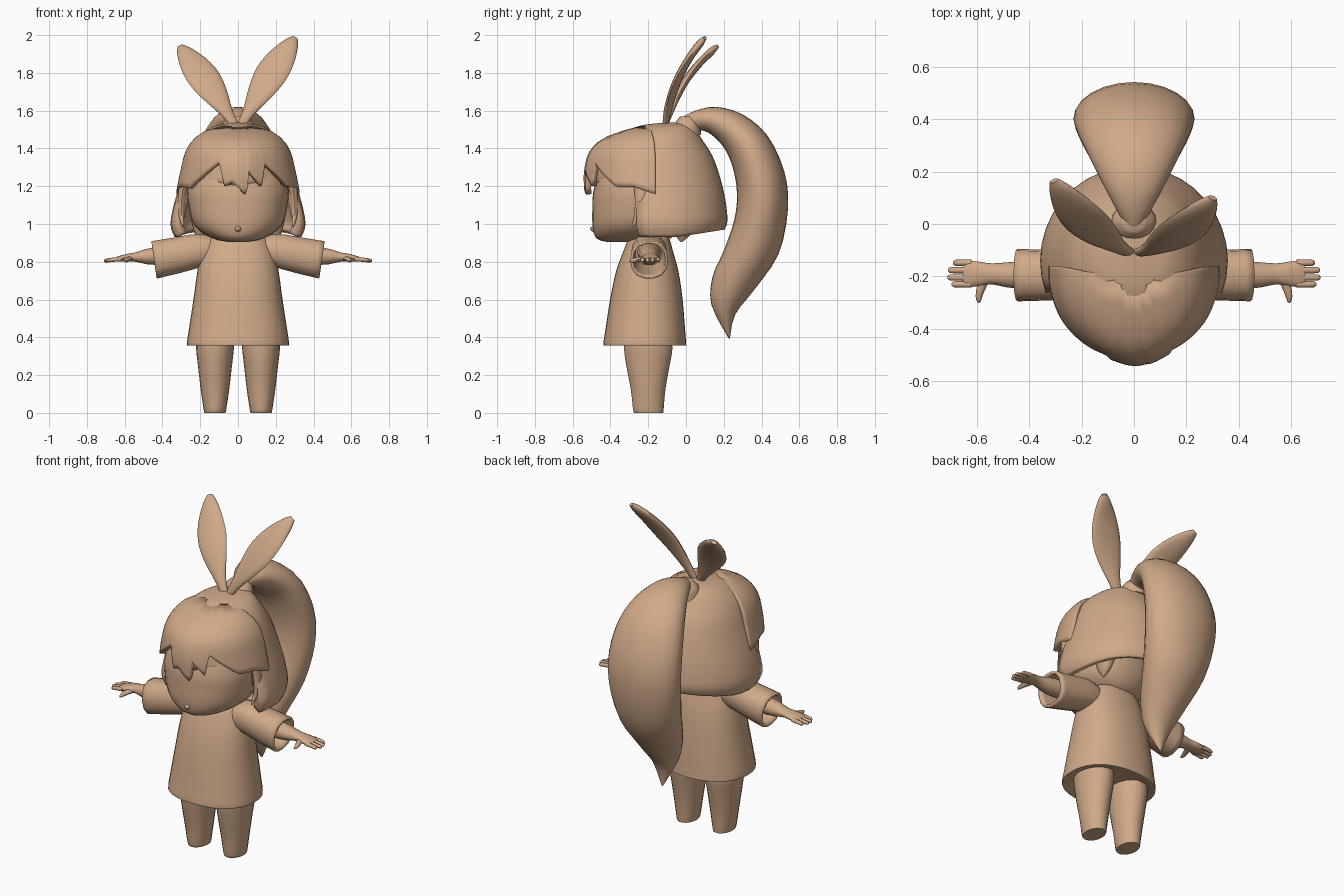
import bpy
import bmesh
from math import sin, cos, pi, radians
from mathutils import Vector

default_cube = bpy.data.objects.get("Cube")
if default_cube:
    bpy.data.objects.remove(default_cube, do_unlink=True)

clay = bpy.data.materials.new("warm_tan")
clay.use_nodes = True
TAN = (0.63, 0.40, 0.25, 1.0)
clay.diffuse_color = TAN
clay.node_tree.nodes["Principled BSDF"].inputs["Base Color"].default_value = TAN


def finish(name, bm, thickness=0.0, angle=50):
    """Turn a bmesh into a shaded object, optionally thickened inwards."""
    bmesh.ops.recalc_face_normals(bm, faces=bm.faces)
    mesh = bpy.data.meshes.new(name)
    bm.to_mesh(mesh)
    bm.free()
    mesh.materials.append(clay)
    obj = bpy.data.objects.new(name, mesh)
    bpy.context.collection.objects.link(obj)
    if thickness:
        solid = obj.modifiers.new("thickness", "SOLIDIFY")
        solid.thickness = thickness
        solid.offset = -1
    bpy.ops.object.select_all(action="DESELECT")
    obj.select_set(True)
    bpy.context.view_layer.objects.active = obj
    bpy.ops.object.shade_smooth_by_angle(angle=radians(angle))
    return obj


def spline(rows, steps=3):
    """Catmull-Rom interpolation through rows of numbers."""
    out = []
    for i in range(len(rows) - 1):
        a, b = rows[max(i - 1, 0)], rows[i]
        c, d = rows[i + 1], rows[min(i + 2, len(rows) - 1)]
        for s in range(steps):
            t = s / steps
            out.append([q + t * ((r - p) / 2 + t * (p - 2.5 * q + 2 * r - w / 2
                        + t * (1.5 * (q - r) + (w - p) / 2)))
                        for p, q, r, w in zip(a, b, c, d)])
    return out + [list(rows[-1])]


def loft(rings, sides=20, power=2.0, caps=True):
    """Skin rings given as (centre, half axis u, half axis v)."""
    bm = bmesh.new()
    loops = []
    for centre, u, v in rings:
        loop = []
        for k in range(sides):
            a = 2 * pi * k / sides
            c, s = cos(a), sin(a)
            r = (abs(c) ** power + abs(s) ** power) ** (-1 / power)
            loop.append(bm.verts.new(Vector(centre) + Vector(u) * c * r + Vector(v) * s * r))
        loops.append(loop)
    for lo, hi in zip(loops, loops[1:]):
        for k in range(sides):
            m = (k + 1) % sides
            bm.faces.new((lo[k], lo[m], hi[m], hi[k]))
    if caps:
        bm.faces.new(loops[0])
        bm.faces.new(loops[-1])
    return bm


def stack(rows, x=0.0):
    """Horizontal rings from rows of (z, half width, front y, back y)."""
    return [((x, (f + b) / 2, z), (w, 0, 0), (0, (b - f) / 2, 0))
            for z, w, f, b in spline(rows)]


def limb(rows, side=1, wide=(0, 1, 0)):
    """Tapered tube from rows of (x, y, z, half width, half thickness)."""
    rows = spline(rows)
    rings = []
    for i, (x, y, z, w, h) in enumerate(rows):
        tangent = Vector(rows[min(i + 1, len(rows) - 1)][:3]) - Vector(rows[max(i - 1, 0)][:3])
        u = Vector(wide)
        u = (u - tangent * u.dot(tangent) / tangent.length_squared).normalized()
        v = tangent.cross(u).normalized()
        flip = Vector((side, 1, 1))
        rings.append((Vector((x, y, z)) * flip, u * w * flip, v * h * flip))
    return rings


# Head and nose
finish("head", loft(stack([
    (.905, .05, -.42, -.15), (.925, .14, -.475, -.08), (.99, .23, -.495, -.03),
    (1.1, .262, -.495, 0), (1.2, .265, -.485, 0), (1.36, .22, -.42, -.02),
    (1.46, .1, -.3, -.1)]), 28, 2.2))
finish("nose", loft(limb([(0, -.48, .975, .02, .02), (0, -.497, .975, .014, .014),
                          (0, -.508, .977, .003, .003)], wide=(1, 0, 0)), 8))
finish("neck", loft(stack([(.85, .08, -.27, -.11), (1, .08, -.27, -.11)]), 12))

# Back hair: domed shell with the face side cut away
hair = loft(stack([
    (1.538, .01, -.1, -.04), (1.525, .1, -.22, .02), (1.5, .16, -.3, .05),
    (1.44, .22, -.41, .09), (1.36, .26, -.46, .14), (1.25, .295, -.48, .18),
    (1.12, .335, -.49, .21), (1, .358, -.5, .22), (.93, .335, -.47, .205)]), 36, caps=False)
bmesh.ops.holes_fill(hair, edges=[e for e in hair.edges if e.is_boundary
                                  and e.verts[0].co.z > 1.5])
opening = [f for f in hair.faces
           if f.calc_center_median().z < 1.22 and f.calc_center_median().y < -.26]
bmesh.ops.delete(hair, geom=opening, context="FACES")
for v in hair.verts:  # hem rises toward the back
    low = max(0, (1.05 - v.co.z) / .12)
    v.co.z += .04 * low * max(0, (v.co.y + .05) / .25)
finish("back_hair", hair, .05)

# Fringe: curved sheet with a jagged lower edge, listed as (angle, z)
EDGE = [(-97, 1.16), (-75, 1.2), (-54, 1.19), (-20, 1.33), (-13, 1.2), (-5, 1.22),
        (8, 1.15), (11, 1.28), (23, 1.2), (29, 1.32), (57, 1.2), (75, 1.2), (97, 1.16)]
# Rows of (z, half width, front reach)
SHAPE = [(1.52, .08, .04), (1.495, .17, .13), (1.45, .235, .24), (1.38, .28, .305),
         (1.28, .305, .325), (1.2, .322, .32), (1.14, .33, .31)]


def lookup(table, key):
    for a, b in zip(table, table[1:]):
        if min(a[0], b[0]) <= key <= max(a[0], b[0]):
            t = (key - a[0]) / (b[0] - a[0])
            return [p + (q - p) * t for p, q in zip(a, b)]
    return table[-1]


fringe = bmesh.new()
smooth_shape = spline(SHAPE)
columns = []
for angle in range(-97, 98, 2):
    edge = lookup(EDGE, angle)[1]
    column = []
    for step in range(13):
        t = step / 12
        z = 1.52 + (edge - 1.52) * t
        _, width, reach = lookup(smooth_shape, z)
        a = radians(angle)
        bulge = .022 * t * max(0, 1 - abs(angle - 3) / 28)
        column.append(fringe.verts.new((width * sin(a), -.2 - (reach + bulge) * cos(a), z)))
    columns.append(column)
for left, right in zip(columns, columns[1:]):
    for k in range(12):
        fringe.faces.new((left[k], right[k], right[k + 1], left[k + 1]))
finish("fringe", fringe, .03)

# Ponytail: rows of (outer y, outer z, inner y, inner z, half width)
tail = spline([
    (-.03, 1.56, .02, 1.49, .03), (.05, 1.6, .09, 1.495, .075), (.16, 1.62, .15, 1.46, .12),
    (.3, 1.58, .21, 1.39, .17), (.43, 1.47, .25, 1.29, .21), (.52, 1.28, .27, 1.16, .23),
    (.54, 1.08, .255, 1.02, .225), (.49, .84, .2, .86, .19), (.36, .65, .14, .72, .135),
    (.26, .52, .135, .57, .08), (.232, .39, .222, .4, .006)])
finish("ponytail", loft([((0, (a + c) / 2, (b + d) / 2), (w, 0, 0),
                          (0, (a - c) / 2, (b - d) / 2)) for a, b, c, d, w in tail], 24))
finish("hair_tie", loft(stack([(1.47, .09, -.07, .08), (1.53, .08, -.06, .075),
                               (1.57, .04, -.03, .05)]), 16))

# Dress
finish("dress", loft(stack([
    (.375, .2, -.37, -.07), (.358, .262, -.43, -.005), (.37, .27, -.437, 0),
    (.43, .262, -.428, -.004), (.6, .236, -.402, -.018), (.75, .215, -.37, -.04),
    (.86, .19, -.33, -.07), (.93, .15, -.3, -.09), (.96, .08, -.27, -.11)]), 28, 2.3))

# Tips of the ears as (side, x, y, z)
for side, tip_x, tip_y, tip_z in ((1, .30, .10, 1.985), (-1, .305, .165, 1.94)):
    base = Vector((.015, -.11, 1.52))
    span = Vector((tip_x, tip_y, tip_z)) - base
    rows = []
    for t, w in ((0, .022), (.15, .036), (.35, .07), (.55, .088), (.75, .075),
                 (.92, .043), (1, .018)):
        sag = Vector((.005, -.035, .02)) * 4 * t * (1 - t)
        rows.append((*(base + span * t + sag), w, min(.02, w * .6)))
    label = "left" if side > 0 else "right"
    finish(label + "_ear", loft(limb(rows, side, (.085, -.03, -.037)), 16))

# Paired parts
for side, label in ((1, "left_"), (-1, "right_")):
    finish(label + "leg", loft(stack([
        (0, .056, -.275, -.12), (.02, .06, -.282, -.117), (.12, .075, -.293, -.108),
        (.25, .09, -.318, -.085), (.34, .1, -.33, -.07), (.42, .1, -.33, -.08)],
        side * .122), 18))

    sleeve = [((side * x, -.195, z), (0, d, 0), (side * .015, 0, h))
              for x, z, d, h in spline([(.1, .86, .07, .07), (.2, .86, .09, .088),
                                        (.32, .835, .096, .095), (.444, .81, .1, .1)])]
    finish(label + "sleeve", loft(sleeve, 14, 2.4, caps=False), .015)

    finish(label + "arm", loft(limb([
        (.2, -.195, .85, .065, .055), (.44, -.195, .83, .052, .048),
        (.54, -.19, .825, .04, .026), (.58, -.19, .822, .045, .022),
        (.625, -.19, .816, .05, .016), (.65, -.19, .812, .046, .01)], side), 14))
    for finger, (y, tip) in enumerate(((-.148, .69), (-.176, .708), (-.204, .71), (-.23, .695))):
        finish(label + "finger_" + str(finger + 1), loft(limb([
            (.62, y, .815, .013, .012), (.67, y, .81, .012, .011),
            (tip - .008, y, .806, .011, .009), (tip, y, .805, .005, .004)], side), 8))
    finish(label + "thumb", loft(limb([
        (.565, -.2, .818, .02, .015), (.585, -.25, .812, .016, .013),
        (.592, -.285, .806, .011, .01), (.59, -.3, .804, .004, .004)], side, (1, 0, 0)), 8))

    # Loose strands in front of the ears and at the nape
    finish(label + "side_lock", loft(limb([
        (.285, -.235, 1.23, .045, .025), (.298, -.235, 1.13, .036, .022),
        (.3, -.25, 1.05, .025, .016), (.29, -.285, .985, .004, .004)], side), 10))
    finish(label + "nape_tuft", loft(limb([
        (.2, -.01, 1.02, .07, .05), (.2, -.02, .95, .045, .03),
        (.2, -.025, .905, .004, .004)], side), 10))
